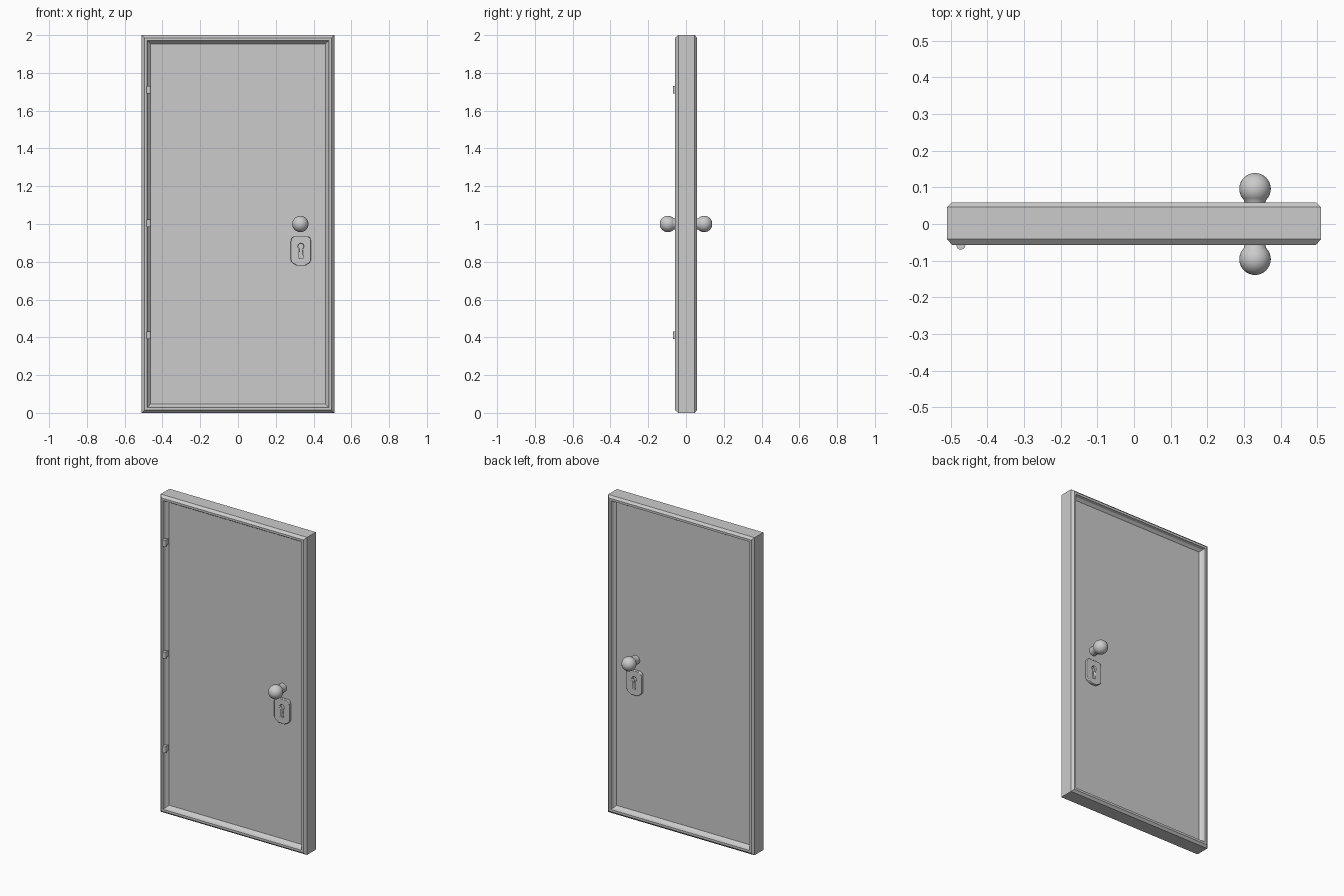
import bpy, bmesh, math
from mathutils import Matrix

if "Cube" in bpy.data.objects:
    bpy.data.objects.remove(bpy.data.objects["Cube"])


def add_mesh(name, bm):
    bmesh.ops.recalc_face_normals(bm, faces=bm.faces)
    me = bpy.data.meshes.new(name)
    bm.to_mesh(me)
    bm.free()
    ob = bpy.data.objects.new(name, me)
    bpy.context.collection.objects.link(ob)
    return ob


def select_only(ob):
    bpy.ops.object.select_all(action='DESELECT')
    ob.select_set(True)
    bpy.context.view_layer.objects.active = ob


def smooth(ob, angle=35):
    select_only(ob)
    bpy.ops.object.shade_smooth_by_angle(angle=math.radians(angle))


def add_box(bm, size, loc):
    m = Matrix.Translation(loc) @ Matrix.Diagonal((*size, 1))
    bmesh.ops.create_cube(bm, size=1, matrix=m)


# door frame: profile (inset from outer edge, y) swept round a rectangle
W, H = 0.51, 2.0
profile = [(0, -0.041), (0.014, -0.057), (0.028, -0.057), (0.033, -0.04), (0.044, -0.028),
           (0.05, -0.022), (0.05, 0.022), (0.044, 0.03), (0.033, 0.042), (0.028, 0.059),
           (0.014, 0.059), (0, 0.046)]
bm = bmesh.new()
rings = []
for d, y in profile:
    w = W - d
    rings.append([bm.verts.new(c) for c in
                  ((-w, y, d), (w, y, d), (w, y, H - d), (-w, y, H - d))])
for a, b in zip(rings, rings[1:] + rings[:1]):
    for i in range(4):
        j = (i + 1) % 4
        bm.faces.new((a[i], a[j], b[j], b[i]))
add_mesh("door_frame", bm)

# door panel
bm = bmesh.new()
add_box(bm, (0.94, 0.052, 1.92), (0, 0.001, 1.0))
add_mesh("door_panel", bm)

# hinges: barrel and leaf, on the front left edge
for i, z in enumerate((0.41, 1.005, 1.71)):
    bm = bmesh.new()
    bmesh.ops.create_cone(bm, cap_ends=True, segments=16, radius1=0.012, radius2=0.012,
                          depth=0.04, matrix=Matrix.Translation((-0.472, -0.058, z)))
    add_box(bm, (0.014, 0.035, 0.036), (-0.472, -0.04, z))
    smooth(add_mesh(f"hinge_{i + 1}", bm))

# knobs: turned profile (radius, distance from door centre)
R, C = 0.043, 0.096
turned = [(0.027, 0.02), (0.027, 0.052)]
turned += [(R * math.cos(math.radians(a)), C + R * math.sin(math.radians(a)))
           for a in range(-45, 90, 9)] + [(0, C + R)]
for name, s in (("front_knob", -1), ("back_knob", 1)):
    bm = bmesh.new()
    vs = [bm.verts.new((0.33 + r, s * y, 1.0)) for r, y in turned]
    es = [bm.edges.new(p) for p in zip(vs, vs[1:])]
    bmesh.ops.spin(bm, geom=vs + es, cent=(0.33, 0, 1.0), axis=(0, 1, 0),
                   angle=math.tau, steps=32)
    bmesh.ops.remove_doubles(bm, verts=bm.verts, dist=1e-5)
    smooth(add_mesh(name, bm))

# keyhole plates: filled outline with a keyhole opening
half = [(0.02, -0.078), (0.043, -0.064), (0.051, -0.055), (0.054, -0.044),
        (0.054, 0.052), (0.051, 0.064), (0.045, 0.073), (0.036, 0.078)]
outline = half + [(-x, z) for x, z in reversed(half)]
hole = [(0.015 * math.cos(math.radians(a)), 0.025 + 0.015 * math.sin(math.radians(a)))
        for a in range(-60, 241, 20)]
hole += [(-0.011, -0.04), (0.011, -0.04)]
for name, y in (("front_keyhole_plate", -0.031), ("back_keyhole_plate", 0.033)):
    cu = bpy.data.curves.new(name, 'CURVE')
    cu.dimensions = '2D'
    cu.fill_mode = 'BOTH'
    cu.extrude = 0.006
    cu.bevel_depth = 0.003
    cu.bevel_resolution = 1
    cu.offset = -0.003
    for pts in (outline, hole):
        sp = cu.splines.new('POLY')
        sp.points.add(len(pts) - 1)
        for p, (x, z) in zip(sp.points, pts):
            p.co = (x, z, 0, 1)
        sp.use_cyclic_u = True
    ob = bpy.data.objects.new(name, cu)
    bpy.context.collection.objects.link(ob)
    ob.location = (0.333, y, 0.857)
    ob.rotation_euler = (math.pi / 2, 0, 0)
    select_only(ob)
    bpy.ops.object.convert(target='MESH')
